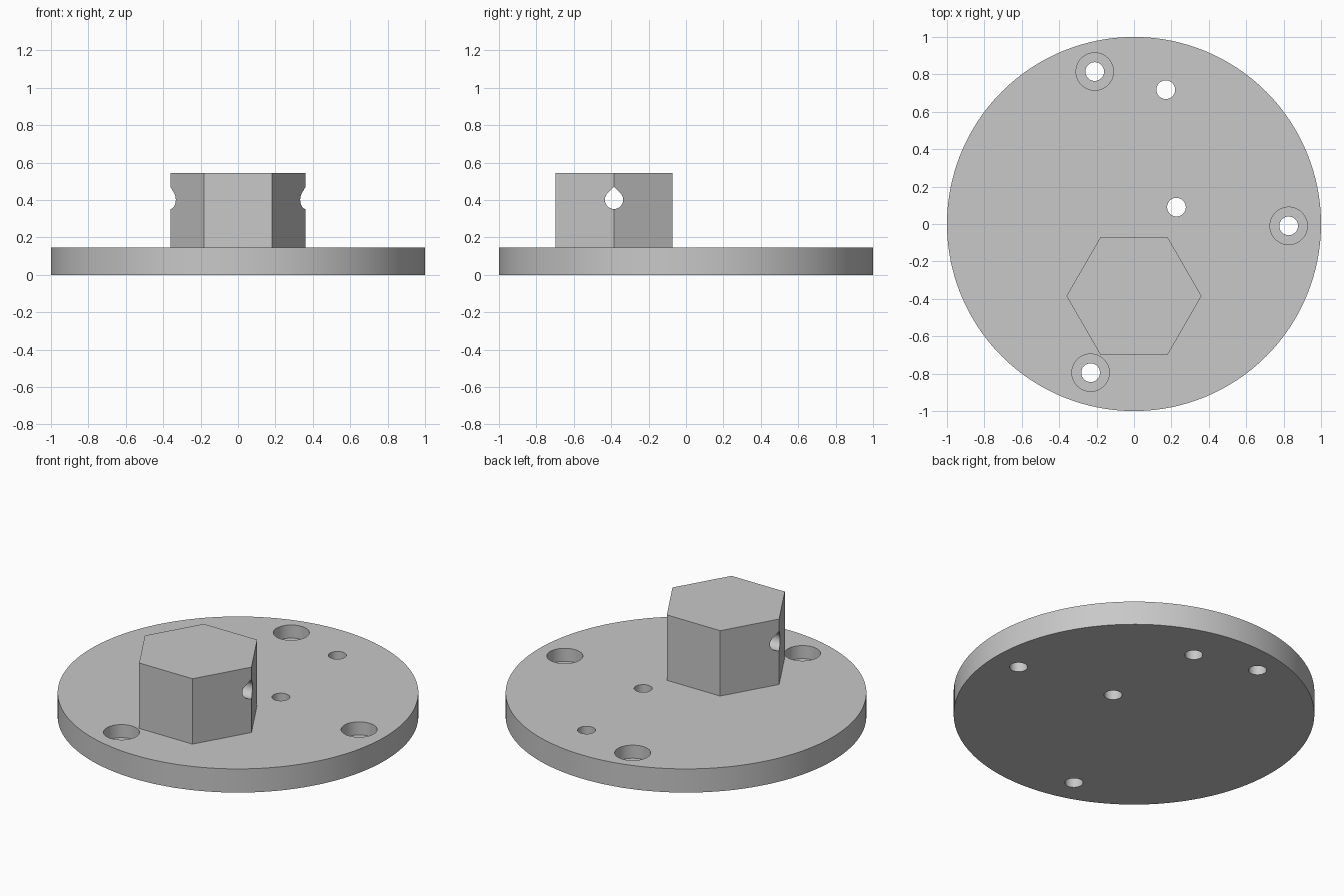
import bpy
import bmesh
from math import cos, sin, pi, radians

if "Cube" in bpy.data.objects:
    bpy.data.objects.remove(bpy.data.objects["Cube"], do_unlink=True)

PLATE_TOP = 0.145
BOSS_TOP = 0.545
HOLE_R = 0.05
BORE_R = 0.1
BORE_FLOOR = 0.065
BOSS_Y = -0.385

grey = bpy.data.materials.new("light grey")
grey.use_nodes = True
colour = (0.58, 0.58, 0.58, 1)
grey.diffuse_color = colour
grey.node_tree.nodes["Principled BSDF"].inputs["Base Color"].default_value = colour


def ring(radius, sides):
    return [(radius * cos(2 * pi * i / sides), radius * sin(2 * pi * i / sides))
            for i in range(sides)]


def prism(name, points, start, end, place):
    """Extrude a 2D outline; place(u, v, w) turns it into a 3D position."""
    bm = bmesh.new()
    lower = [bm.verts.new(place(u, v, start)) for u, v in points]
    upper = [bm.verts.new(place(u, v, end)) for u, v in points]
    bm.faces.new(lower[::-1])
    bm.faces.new(upper)
    for i in range(len(points)):
        j = (i + 1) % len(points)
        bm.faces.new((lower[i], lower[j], upper[j], upper[i]))
    bmesh.ops.recalc_face_normals(bm, faces=bm.faces)
    mesh = bpy.data.meshes.new(name)
    bm.to_mesh(mesh)
    bm.free()
    mesh.materials.append(grey)
    obj = bpy.data.objects.new(name, mesh)
    bpy.context.collection.objects.link(obj)
    return obj


def upright(cx, cy):
    return lambda u, v, w: (cx + u, cy + v, w)


def activate(obj):
    bpy.ops.object.select_all(action="DESELECT")
    obj.select_set(True)
    bpy.context.view_layer.objects.active = obj


def cut(target, cutter):
    cutter.hide_render = True
    mod = target.modifiers.new("cut", "BOOLEAN")
    mod.operation = "DIFFERENCE"
    mod.solver = "EXACT"
    mod.object = cutter
    activate(target)
    bpy.ops.object.modifier_apply(modifier=mod.name)
    bpy.data.objects.remove(cutter, do_unlink=True)


# Round base plate
plate = prism("base_plate", ring(1, 128), 0, PLATE_TOP, upright(0, 0))

# Counterbored screw holes and plain pin holes
screw_holes = [(-0.21, 0.815), (0.827, -0.01), (-0.232, -0.795)]
pin_holes = [(0.17, 0.718), (0.227, 0.09)]
for x, y in screw_holes + pin_holes:
    cut(plate, prism("hole_cutter", ring(HOLE_R, 48), -0.1, 0.3, upright(x, y)))
for x, y in screw_holes:
    cut(plate, prism("bore_cutter", ring(BORE_R, 64), BORE_FLOOR, 0.3, upright(x, y)))

# Hexagonal boss
boss = prism("hex_boss", ring(0.361, 6), PLATE_TOP, BOSS_TOP, upright(0, BOSS_Y))

# Teardrop cross hole: three quarters of a circle closed by a pointed roof
tear_r = 0.049
teardrop = [(tear_r * cos(a), tear_r * sin(a))
            for a in (radians(135 + 270 * i / 36) for i in range(37))]
teardrop.append((0, tear_r * 2 ** 0.5))
cut(boss, prism("teardrop_cutter", teardrop, -0.5, 0.5,
                lambda u, v, w: (w, BOSS_Y + u, 0.401 + v)))

for obj in (plate, boss):
    activate(obj)
    bpy.ops.object.shade_smooth_by_angle(angle=radians(30))
